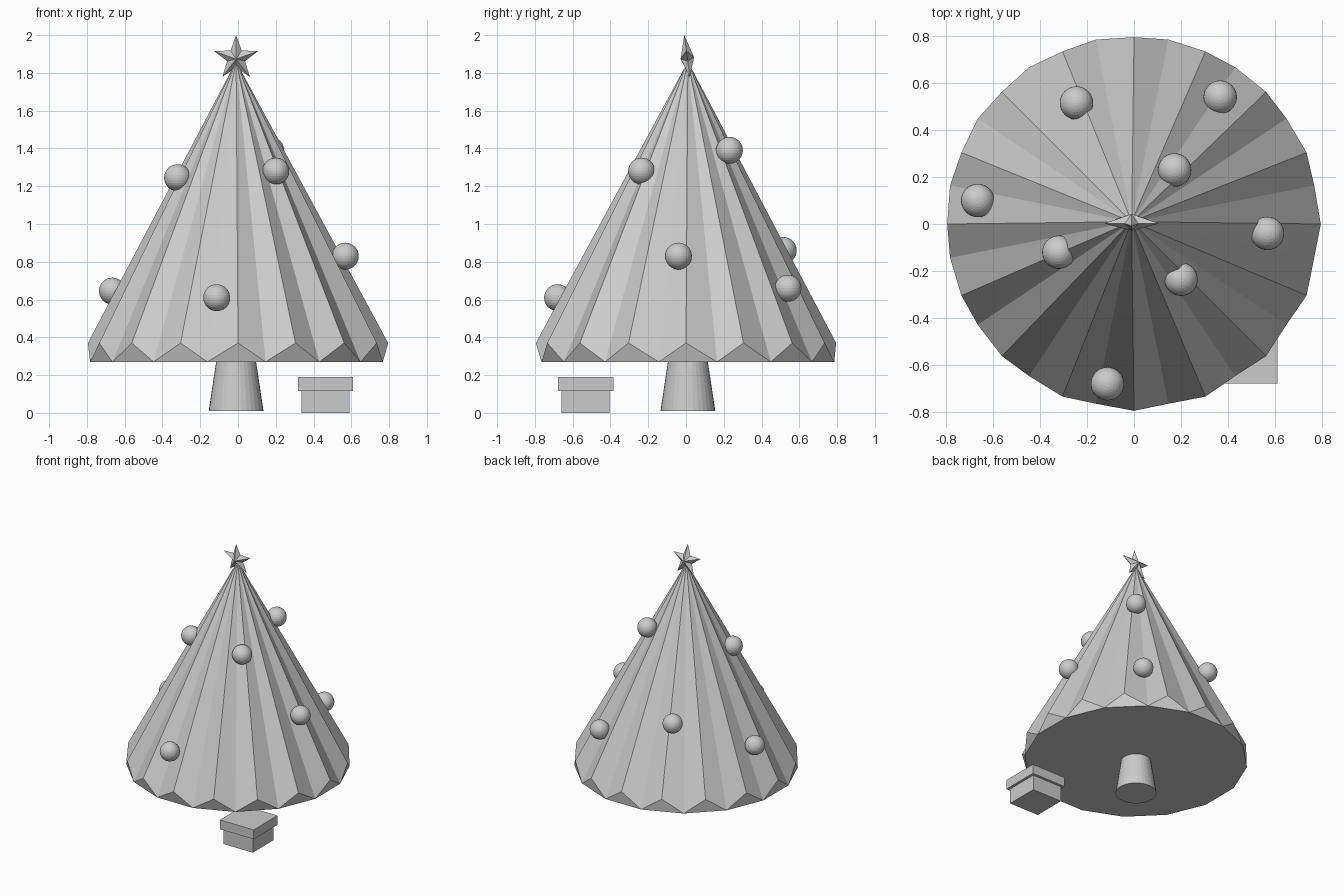
import bpy, bmesh, math
from mathutils import Matrix, Vector

if "Cube" in bpy.data.objects:
    bpy.data.objects.remove(bpy.data.objects["Cube"])

grey = bpy.data.materials.new("plain grey")
grey.diffuse_color = (0.6, 0.6, 0.6, 1)
grey.use_nodes = True
grey.node_tree.nodes["Principled BSDF"].inputs["Base Color"].default_value = grey.diffuse_color


def finish(bm, name):
    bmesh.ops.recalc_face_normals(bm, faces=bm.faces)
    me = bpy.data.meshes.new(name)
    bm.to_mesh(me)
    bm.free()
    me.materials.append(grey)
    ob = bpy.data.objects.new(name, me)
    bpy.context.collection.objects.link(ob)
    return ob


def polar(cx, cy, r, a, z):
    return Vector((cx + r * math.cos(a), cy + r * math.sin(a), z))


def box(name, lo, hi):
    bm = bmesh.new()
    bmesh.ops.create_cube(bm, size=1)
    for v in bm.verts:
        v.co = [(l + h) / 2 + c * (h - l) for l, h, c in zip(lo, hi, v.co)]
    return finish(bm, name)


# pleated foliage cone: ridges end high, valleys end low, flat underside
N = 16
step = 2 * math.pi / N
bm = bmesh.new()
tip = bm.verts.new((-0.01, 0.01, 1.86))
ridge = [bm.verts.new(polar(0, 0, 0.795, i * step, 0.37)) for i in range(N)]
valley = [bm.verts.new(polar(-0.008, 0.01, 0.79, (i + 0.5) * step, 0.27)) for i in range(N)]
for i in range(N):
    bm.faces.new((tip, ridge[i], valley[i]))
    bm.faces.new((tip, valley[i], ridge[(i + 1) % N]))
    bm.faces.new((ridge[i], valley[i - 1], valley[i]))
bm.faces.new(valley[::-1])
finish(bm, "foliage")

# tapered trunk
bm = bmesh.new()
bmesh.ops.create_cone(bm, cap_ends=True, segments=32, radius1=0.145, radius2=0.105,
                      depth=0.265, matrix=Matrix.Translation((-0.01, 0.01, 0.1425)))
finish(bm, "trunk")

# baubles
spots = [(-0.32, -0.12, 1.245), (0.2, -0.235, 1.28), (0.568, -0.04, 0.83),
         (-0.113, -0.68, 0.61), (-0.665, 0.1, 0.645), (0.173, 0.23, 1.39),
         (0.367, 0.54, 0.66), (-0.245, 0.515, 0.86)]
for i, p in enumerate(spots):
    bm = bmesh.new()
    bmesh.ops.create_uvsphere(bm, u_segments=32, v_segments=16, radius=0.071,
                              matrix=Matrix.Translation(p))
    finish(bm, f"bauble_{i + 1}")

# faceted five-point star, leaning slightly forward
bm = bmesh.new()
rim = []
for i in range(10):
    a = math.pi / 2 + i * math.pi / 5
    r = 0.05 if i % 2 else 0.123
    rim.append(bm.verts.new((r * math.cos(a), 0, r * math.sin(a))))
for side in (-1, 1):
    c = bm.verts.new((0, side * 0.036, 0))
    for i in range(10):
        bm.faces.new((c, rim[i], rim[(i + 1) % 10]))
bmesh.ops.transform(bm, verts=bm.verts,
                    matrix=Matrix.Translation((-0.01, 0.007, 1.878)) @ Matrix.Rotation(0.13, 4, 'X'))
finish(bm, "star")

# present with lid
box("present_box", (0.335, -0.66, 0), (0.59, -0.405, 0.12))
box("present_lid", (0.318, -0.678, 0.117), (0.61, -0.385, 0.19))
